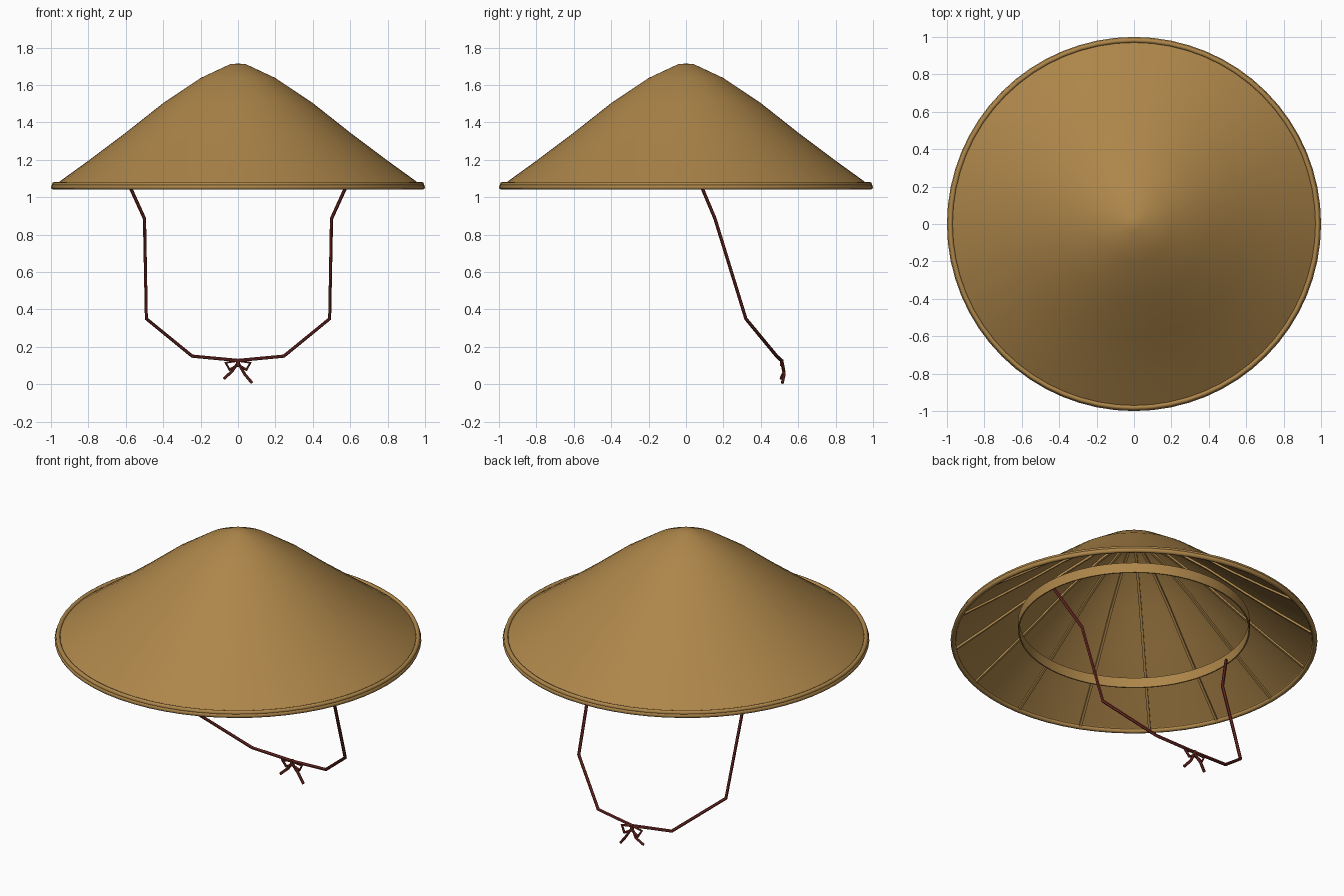
import bpy, bmesh, math
from mathutils import Matrix

cube = bpy.data.objects.get("Cube")
if cube:
    bpy.data.objects.remove(cube, do_unlink=True)

SEGMENTS = 64
RIBS = 16


def material(name, rgb):
    m = bpy.data.materials.new(name)
    m.use_nodes = True
    m.diffuse_color = (*rgb, 1)
    m.node_tree.nodes["Principled BSDF"].inputs["Base Color"].default_value = (*rgb, 1)
    return m


straw = material("straw", (0.42, 0.238, 0.068))
cord = material("dark red cord", (0.17, 0.024, 0.018))


def add_object(name, mesh, mat, smooth=None):
    obj = bpy.data.objects.new(name, mesh)
    bpy.context.collection.objects.link(obj)
    mesh.materials.clear()
    mesh.materials.append(mat)
    if smooth:
        bpy.ops.object.select_all(action="DESELECT")
        obj.select_set(True)
        bpy.context.view_layer.objects.active = obj
        bpy.ops.object.shade_smooth_by_angle(angle=math.radians(smooth))
    return obj


def lathe(name, profile, smooth):
    """Spin a closed profile of (radius, height) points around z."""
    bm = bmesh.new()
    verts = [bm.verts.new((r, 0, z)) for r, z in profile]
    edges = [bm.edges.new(pair) for pair in zip(verts, verts[1:] + verts[:1])]
    bmesh.ops.spin(bm, geom=verts + edges, axis=(0, 0, 1), cent=(0, 0, 0),
                   angle=math.tau, steps=SEGMENTS, use_duplicate=False)
    bmesh.ops.remove_doubles(bm, verts=bm.verts, dist=0.0005)
    bmesh.ops.recalc_face_normals(bm, faces=bm.faces)
    mesh = bpy.data.meshes.new(name)
    bm.to_mesh(mesh)
    bm.free()
    return add_object(name, mesh, straw, smooth)


def string(name, paths, radius):
    """Sweep a thin round cord along straight-sided paths."""
    curve = bpy.data.curves.new(name, "CURVE")
    curve.dimensions = "3D"
    curve.bevel_depth = radius
    curve.bevel_resolution = 1
    curve.use_fill_caps = True
    for path in paths:
        spline = curve.splines.new("POLY")
        spline.points.add(len(path) - 1)
        for point, co in zip(spline.points, path):
            point.co = (*co, 1)
    temp = bpy.data.objects.new(name, curve)
    mesh = bpy.data.meshes.new_from_object(temp)
    bpy.data.objects.remove(temp)
    bpy.data.curves.remove(curve)
    return add_object(name, mesh, cord, 40)


def mirrored(path):
    return [(-x, y, z) for x, y, z in path]


# Woven cone, a thin closed shell
slope = [(0.97, 1.072), (0.8, 1.195), (0.6, 1.345), (0.4, 1.503), (0.2, 1.637), (0.04, 1.712)]
THICK = 0.01
outer = slope + [(0, 1.714)]
inner = [(0, 1.714 - THICK)] + [(r, z - THICK) for r, z in reversed(slope)]
lathe("hat_cone", outer + inner, 40)


# Rim bound by two stacked hoops
def hoop(name, major, minor, height, sides=8):
    ring = [(major + minor * math.cos(math.tau * i / sides),
             height + minor * math.sin(math.tau * i / sides)) for i in range(sides)]
    lathe(name, ring, 50)


hoop("rim_lower_hoop", 0.986, 0.014, 1.054)
hoop("rim_upper_hoop", 0.982, 0.013, 1.069)

# Head band hanging inside the cone
lathe("head_band", [(0.632, 1.12), (0.632, 1.18), (0.625, 1.18), (0.625, 1.12)], 40)

# Ribs following the underside from rim to peak
bm = bmesh.new()
HALF, DEPTH = 0.007, 0.016
rib_line = [(r, z - THICK + 0.002) for r, z in slope]
for i in range(RIBS):
    turn = Matrix.Rotation(math.tau * i / RIBS, 4, "Z")
    sections = []
    for r, z in rib_line:
        corners = [(r, -HALF, z), (r, HALF, z), (r, HALF, z - DEPTH), (r, -HALF, z - DEPTH)]
        section = [bm.verts.new(c) for c in corners]
        bmesh.ops.transform(bm, matrix=turn, verts=section)
        sections.append(section)
    for a, b in zip(sections, sections[1:]):
        for k in range(4):
            n = (k + 1) % 4
            bm.faces.new((a[k], a[n], b[n], b[k]))
    bm.faces.new(sections[0])
    bm.faces.new(sections[-1])
bmesh.ops.recalc_face_normals(bm, faces=bm.faces)
rib_mesh = bpy.data.meshes.new("ribs")
bm.to_mesh(rib_mesh)
bm.free()
add_object("ribs", rib_mesh, straw)

# Chin strap, hung from both sides of the band
half = [(0.614, 0.05, 1.135), (0.5, 0.155, 0.885), (0.49, 0.32, 0.35),
        (0.245, 0.485, 0.15), (0, 0.51, 0.127)]
string("chin_strap", [half + mirrored(half)[-2::-1]], 0.009)

# Bow: two loops, two tails and a small knot
loop = [(0, 0.51, 0.127), (0.066, 0.515, 0.114), (0.045, 0.522, 0.078), (0, 0.515, 0.102)]
string("bow_loops", [loop, mirrored(loop)], 0.008)
left_tail = [(0, 0.512, 0.115), (0.037, 0.525, 0.052), (0.075, 0.515, 0.007)]
right_tail = [(0, 0.512, 0.115), (-0.033, 0.525, 0.068), (-0.075, 0.508, 0.03)]
string("bow_tails", [left_tail, right_tail], 0.008)
string("bow_knot", [[(0, 0.513, 0.133), (0, 0.513, 0.098)]], 0.011)
